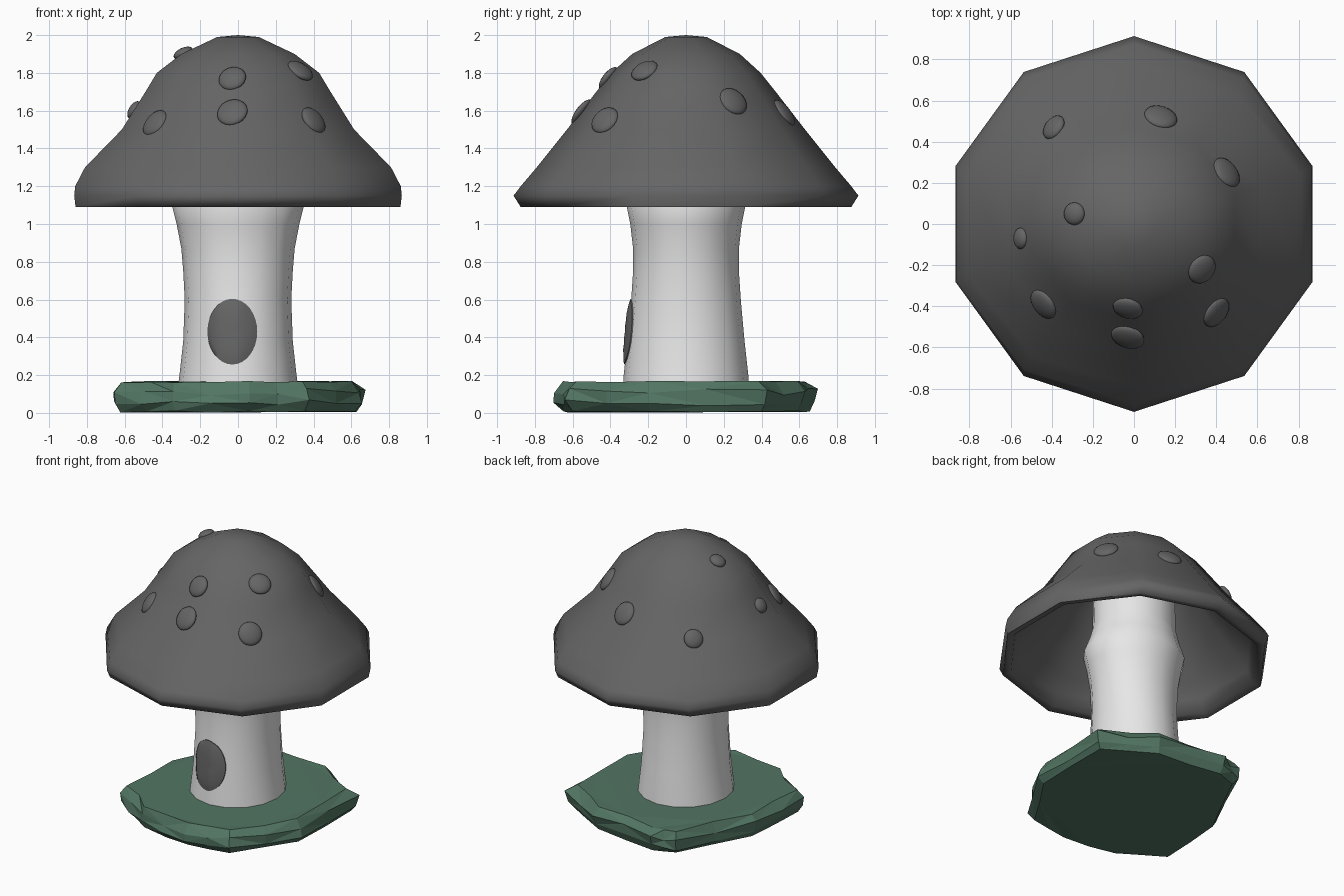
import bpy, bmesh, math, random
from mathutils import Vector, Matrix
from mathutils.bvhtree import BVHTree

if "Cube" in bpy.data.objects:
    bpy.data.objects.remove(bpy.data.objects["Cube"])

random.seed(11)

def material(name, rgb):
    m = bpy.data.materials.new(name)
    m.diffuse_color = (*rgb, 1)
    m.use_nodes = True
    m.node_tree.nodes["Principled BSDF"].inputs["Base Color"].default_value = m.diffuse_color
    return m

DARK = material("dark grey", (0.13, 0.13, 0.13))
PALE = material("pale stem", (0.8, 0.8, 0.8))
GREEN = material("moss green", (0.085, 0.18, 0.125))

def finish(name, bm, mat, smooth=None):
    bmesh.ops.recalc_face_normals(bm, faces=bm.faces)
    me = bpy.data.meshes.new(name)
    bm.to_mesh(me)
    bm.free()
    me.materials.append(mat)
    ob = bpy.data.objects.new(name, me)
    bpy.context.collection.objects.link(ob)
    if smooth:
        bpy.ops.object.select_all(action='DESELECT')
        ob.select_set(True)
        bpy.context.view_layer.objects.active = ob
        bpy.ops.object.shade_smooth_by_angle(angle=math.radians(smooth))
    return ob

def loft(bm, rings):
    """Join rings of points with quads."""
    vs = [[bm.verts.new(p) for p in r] for r in rings]
    n = len(vs[0])
    for a, b in zip(vs, vs[1:]):
        for i in range(n):
            j = (i + 1) % n
            bm.faces.new((a[i], a[j], b[j], b[i]))
    return vs

def ellipse(rx, ry, z, n):
    return [(rx * math.sin(2 * math.pi * i / n),
             ry * math.cos(2 * math.pi * i / n), z) for i in range(n)]

# Cap: ten-sided hollow shell, outside from top to rim, then inside
outer = [(.11, .11, 1.99), (.30, .285, 1.9), (.43, .395, 1.8), (.49, .475, 1.7),
         (.615, .63, 1.5), (.81, .79, 1.3), (.862, .875, 1.2), (.867, .913, 1.15), (.86, .875, 1.09)]
inner = [(.81, .82, 1.10), (.77, .78, 1.19), (.72, .71, 1.28), (.54, .55, 1.47),
         (.42, .41, 1.66), (.26, .25, 1.84)]
bm = bmesh.new()
k = math.cos(math.radians(18))
rings = loft(bm, [ellipse(x / k, y, z, 10) for x, y, z in outer + inner])
for ring, z in ((rings[0], 2.0), (rings[-1], 1.93)):
    tip = bm.verts.new((0, 0, z))
    for i in range(10):
        bm.faces.new((ring[i], ring[(i + 1) % 10], tip))
bmesh.ops.recalc_face_normals(bm, faces=bm.faces)
cap_tree = BVHTree.FromBMesh(bm)
finish("cap", bm, DARK, 85)

# Spots: flattened balls laid on the cap (x, y, radius)
spots = [(-.39, .47, .065), (.13, .52, .082), (.45, .25, .082), (-.29, .05, .055),
         (-.55, -.07, .052), (-.44, -.39, .08), (-.03, -.41, .074), (-.03, -.55, .083),
         (.33, -.22, .075), (.40, -.43, .08)]
for i, (x, y, r) in enumerate(spots):
    hit, nor, _, _ = cap_tree.ray_cast(Vector((x, y, 3)), Vector((0, 0, -1)))
    rot = nor.to_track_quat('Z', 'Y').to_matrix().to_4x4()
    bm = bmesh.new()
    bmesh.ops.create_uvsphere(bm, u_segments=20, v_segments=10, radius=1)
    bm.transform(Matrix.Translation(hit) @ rot @ Matrix.Diagonal((r, r, .028, 1)))
    finish(f"cap_spot_{i + 1}", bm, DARK, 60)

# Stem: waisted column running up into the cap
stem = [(.32, .335, .12), (.31, .33, .2), (.29, .31, .38), (.282, .29, .6),
        (.29, .28, .75), (.30, .28, .87), (.325, .295, 1.0), (.35, .315, 1.1),
        (.31, .29, 1.2), (.28, .27, 1.3), (.27, .26, 1.75)]
bm = bmesh.new()
rings = loft(bm, [ellipse(x, y, z, 16) for x, y, z in stem])
bm.faces.new(rings[0])
bm.faces.new(rings[-1])
stem_tree = BVHTree.FromBMesh(bm)
finish("stem", bm, PALE, 50)

# Door: oval pad draped over the front of the stem, edge sunk in
def draped(s, lift):
    out = []
    for i in range(32):
        a = 2 * math.pi * i / 32
        x, z = -.03 + .132 * s * math.sin(a), .43 + .174 * s * math.cos(a)
        hit = stem_tree.ray_cast(Vector((x, -2, z)), Vector((0, 1, 0)))[0]
        out.append((x, hit.y - lift, z))
    return out

bm = bmesh.new()
rings = loft(bm, [draped(1, -.02), draped(1, .006), draped(.85, .013),
                  draped(.6, .018), draped(.3, .02), draped(.05, .02)])
bm.faces.new(rings[-1])
finish("door", bm, DARK, 60)

# Base: rough faceted rock slab
outline = [(.66, .42), (.65, -.2), (.37, -.63), (.06, -.69), (-.35, -.62),
           (-.66, -.42), (-.63, .1), (-.36, .63), (-.2, .69), (.3, .62)]
pts = []
for a, b in zip(outline, outline[1:] + outline[:1]):
    pts += [Vector(a), (Vector(a) + Vector(b)) / 2]

def rough(s, z, jr, jz):
    out = []
    for p in pts:
        q = p * (s + random.uniform(-jr, jr))
        out.append((q.x, q.y, z + random.uniform(-jz, jz)))
    return out

bm = bmesh.new()
rings = loft(bm, [rough(.95, .006, .01, .005), rough(1.0, .055, .02, .02),
                  rough(1.0, .11, .025, .02), rough(.94, .165, .03, .005)])
bm.faces.new(rings[0])
bm.faces.new(rings[-1])
bmesh.ops.triangulate(bm, faces=bm.faces)
finish("base_slab", bm, GREEN)
